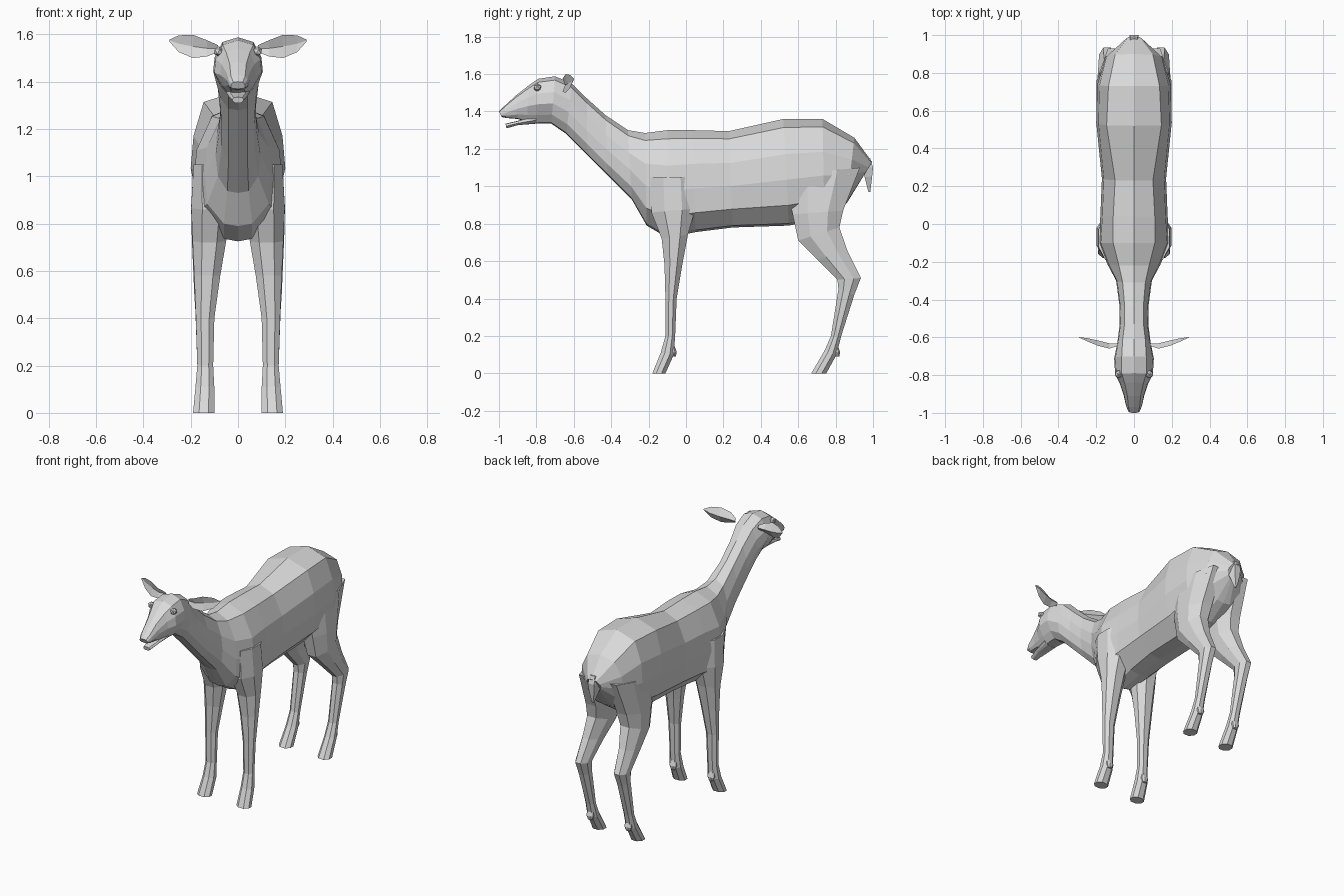
import bpy, bmesh
from mathutils import Matrix

coat = bpy.data.materials.new("grey_coat")
coat.diffuse_color = (0.7, 0.7, 0.7, 1)


def finish(name, bm):
    bmesh.ops.recalc_face_normals(bm, faces=bm.faces[:])
    me = bpy.data.meshes.new(name)
    bm.to_mesh(me)
    bm.free()
    me.materials.append(coat)
    ob = bpy.data.objects.new(name, me)
    bpy.context.collection.objects.link(ob)
    return ob


def loft(name, rings):
    """Skin a list of equal-length closed rings and cap both ends."""
    bm = bmesh.new()
    loops = [[bm.verts.new(p) for p in r] for r in rings]
    n = len(loops[0])
    for a, b in zip(loops, loops[1:]):
        for i in range(n):
            j = (i + 1) % n
            bm.faces.new((a[i], a[j], b[j], b[i]))
    bm.faces.new(loops[0])
    bm.faces.new(loops[-1])
    return finish(name, bm)


def trunk_ring(yt, zt, yb, zb, tw, w, lw, bw):
    """Symmetric section hung between a top point and a bottom point."""
    half = [(0, 0), (tw, .08), (.94 * w, .33), (w, .57), (lw, .81), (bw, .98), (0, 1)]
    right = [(x, yt + (yb - yt) * t, zt + (zb - zt) * t) for x, t in half]
    return right + [(-x, y, z) for x, y, z in right[-2:0:-1]]


def leg_ring(s, y0, z0, y1, z1, x0, x1):
    """Eight-sided section from front (y0, z0) to back (y1, z1)."""
    uv = [(.28, 0), (.72, 0), (1, .3), (1, .7), (.72, 1), (.28, 1), (0, .7), (0, .3)]
    return [(s * (x0 + (x1 - x0) * u), y0 + (y1 - y0) * v, z0 + (z1 - z0) * v) for u, v in uv]


# Trunk, neck and head, rump to muzzle
trunk = [
    (.995, 1.13, .94, 1.04, .03, .05, .04, .02),
    (.90, 1.26, .86, .91, .10, .155, .13, .05),
    (.73, 1.36, .74, .83, .135, .195, .18, .07),
    (.52, 1.36, .55, .79, .145, .20, .17, .08),
    (.23, 1.295, .25, .78, .10, .17, .165, .08),
    (.04, 1.30, .05, .755, .11, .178, .165, .07),
    (-.10, 1.30, -.10, .725, .11, .187, .18, .06),
    (-.22, 1.285, -.21, .79, .08, .14, .13, .06),
    (-.31, 1.30, -.29, .93, .06, .095, .085, .045),
    (-.43, 1.38, -.42, 1.06, .05, .078, .07, .04),
    (-.53, 1.47, -.53, 1.17, .05, .076, .07, .04),
    (-.61, 1.55, -.64, 1.28, .06, .088, .075, .04),
    (-.70, 1.588, -.72, 1.335, .065, .105, .075, .04),
    (-.79, 1.575, -.80, 1.335, .065, .10, .065, .035),
    (-.84, 1.54, -.85, 1.345, .05, .075, .055, .03),
    (-.91, 1.485, -.90, 1.36, .035, .055, .045, .03),
    (-.97, 1.43, -.96, 1.365, .03, .042, .038, .025),
    (-1.0, 1.40, -.985, 1.37, .02, .03, .03, .02),
]
loft("body_neck_head", [trunk_ring(*r) for r in trunk])

# Lower jaw, slightly open
jaw = [(-.80, 1.38, -.80, 1.335, .04, .05, .04, .025),
       (-.90, 1.35, -.90, 1.327, .03, .038, .03, .02),
       (-.965, 1.335, -.96, 1.31, .018, .024, .02, .012)]
loft("lower_jaw", [trunk_ring(*r) for r in jaw])

# Tail
loft("tail", [[(-w, a, z), (0, a, z), (w, a, z), (w * .6, b, z), (-w * .6, b, z)]
              for z, a, b, w in [(1.15, .92, .985, .03), (1.10, .94, 1.0, .038),
                                 (1.05, .955, .995, .032), (.97, .975, .985, .006)]])

front_leg = [(-.19, 1.05, .04, 1.05, .06, .188), (-.185, .86, .05, .88, .03, .198),
             (-.13, .72, .01, .74, .05, .192), (-.115, .58, -.02, .58, .075, .185),
             (-.11, .40, -.05, .40, .10, .178), (-.11, .20, -.058, .20, .105, .172),
             (-.135, .11, -.065, .10, .10, .18), (-.18, 0, -.11, 0, .10, .19)]
hind_leg = [(.53, 1.06, .93, 1.10, .03, .18), (.57, .85, .84, .87, .03, .198),
            (.60, .71, .82, .78, .05, .195), (.70, .61, .865, .65, .08, .19),
            (.81, .50, .935, .51, .10, .185), (.815, .45, .90, .42, .105, .18),
            (.775, .20, .83, .20, .11, .172), (.74, .12, .805, .10, .105, .177),
            (.67, 0, .75, 0, .10, .185)]
# Ear sections: x, y, low z, high z, cup depth
ear = [(.085, -.645, 1.525, 1.555, .012), (.13, -.66, 1.507, 1.575, .028),
       (.19, -.645, 1.50, 1.598, .028), (.25, -.62, 1.525, 1.596, .016),
       (.29, -.602, 1.57, 1.578, .003)]

for s, side in ((1, "right"), (-1, "left")):
    # Legs with a dewclaw above each hoof
    for kind, rows, back in (("front", front_leg, -.062), ("hind", hind_leg, .812)):
        loft(f"{kind}_leg_{side}", [leg_ring(s, *r) for r in rows])
        loft(f"{kind}_dewclaw_{side}",
             [leg_ring(s, back - .02, .15, back, .15, .12, .16),
              leg_ring(s, back - .02, .115, back + .012, .115, .115, .165),
              leg_ring(s, back - .02, .09, back + .008, .09, .125, .155)])
    # Cupped leaf-shaped ear, open to the front
    loft(f"ear_{side}", [[(s * x, y, lo), (s * x, y + d, (lo + hi) / 2),
                          (s * x, y, hi), (s * x, y + d * .5, (lo + hi) / 2)]
                         for x, y, lo, hi, d in ear])
    # Eye bulge
    bm = bmesh.new()
    bmesh.ops.create_icosphere(bm, subdivisions=1, radius=.022,
                               matrix=Matrix.Translation((s * .082, -.795, 1.528)))
    finish(f"eye_{side}", bm)
